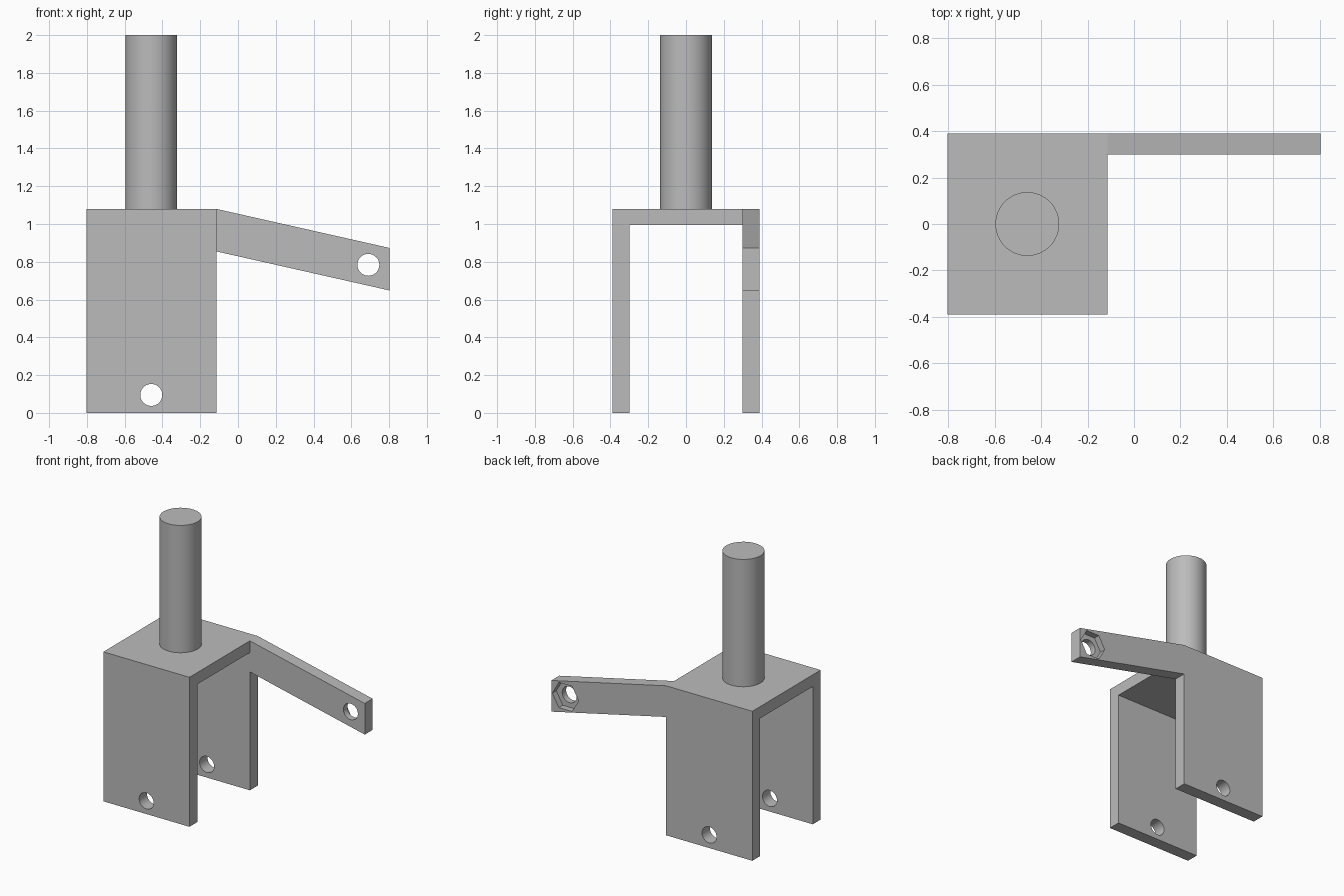
import bpy, bmesh, math
from mathutils import Vector

cube = bpy.data.objects.get("Cube")
if cube:
    bpy.data.objects.remove(cube, do_unlink=True)

# One plain grey for the whole model
grey = bpy.data.materials.new("mid grey")
grey.use_nodes = True
colour = (0.5, 0.5, 0.5, 1)
grey.diffuse_color = colour
grey.node_tree.nodes["Principled BSDF"].inputs["Base Color"].default_value = colour


def extrude(points, offset):
    """Closed prism made by sweeping a flat outline along offset."""
    bm = bmesh.new()
    face = bm.faces.new([bm.verts.new(p) for p in points])
    swept = bmesh.ops.extrude_face_region(bm, geom=[face])["geom"]
    moved = [g for g in swept if isinstance(g, bmesh.types.BMVert)]
    bmesh.ops.translate(bm, verts=moved, vec=offset)
    bmesh.ops.recalc_face_normals(bm, faces=bm.faces)
    return bm


def finish(bm, name):
    mesh = bpy.data.meshes.new(name)
    bm.to_mesh(mesh)
    bm.free()
    mesh.materials.append(grey)
    obj = bpy.data.objects.new(name, mesh)
    bpy.context.collection.objects.link(obj)
    return obj


def ring(radius, sides):
    for i in range(sides):
        a = math.tau * i / sides
        yield radius * math.cos(a), radius * math.sin(a)


def activate(obj):
    bpy.ops.object.select_all(action="DESELECT")
    obj.select_set(True)
    bpy.context.view_layer.objects.active = obj


def cut(obj, x, z, radius, sides, y_start, y_end):
    """Bore a round or hexagonal hole along y."""
    outline = [(x + u, y_start, z + v) for u, v in ring(radius, sides)]
    cutter = finish(extrude(outline, (0, y_end - y_start, 0)), "hole_cutter")
    cutter.hide_render = True
    mod = obj.modifiers.new("hole", "BOOLEAN")
    mod.operation, mod.solver, mod.object = "DIFFERENCE", "EXACT", cutter
    activate(obj)
    bpy.ops.object.modifier_apply(modifier=mod.name)
    bpy.data.objects.remove(cutter, do_unlink=True)


LEFT, RIGHT, TIP = -0.803, -0.115, 0.803
OUTER, INNER = 0.39, 0.30
TOP, UNDER, ARM_LOW = 1.08, 0.995, 0.855
SHAFT_X = (LEFT + RIGHT) / 2

# Fork: upside-down U swept along x
half = [(OUTER, 0), (OUTER, TOP)]
inside = [(-INNER, 0), (-INNER, UNDER), (INNER, UNDER), (INNER, 0)]
profile = half + [(-y, z) for y, z in reversed(half)] + inside
bm = extrude([(LEFT, y, z) for y, z in profile], (RIGHT - LEFT, 0, 0))

# Side arm: pulled out of the upper corner of the back plate
for point, normal in (((0, INNER, 0), (0, 1, 0)), ((0, 0, ARM_LOW), (0, 0, 1))):
    bmesh.ops.bisect_plane(bm, geom=bm.verts[:] + bm.edges[:] + bm.faces[:],
                           plane_co=point, plane_no=normal)
root = [f for f in bm.faces if f.normal.x > 0.9
        and f.calc_center_median().y > INNER and f.calc_center_median().z > ARM_LOW]
swept = bmesh.ops.extrude_face_region(bm, geom=root)["geom"]
bmesh.ops.translate(bm, verts=[g for g in swept if isinstance(g, bmesh.types.BMVert)],
                    vec=Vector((TIP - RIGHT, 0, -0.207)))
bmesh.ops.dissolve_limit(bm, angle_limit=0.01, verts=bm.verts, edges=bm.edges)
bmesh.ops.recalc_face_normals(bm, faces=bm.faces)
fork = finish(bm, "fork_with_arm")

# Axle holes, arm bolt hole and hexagonal nut recess
cut(fork, SHAFT_X, 0.095, 0.058, 64, -0.6, 0.6)
cut(fork, 0.69, 0.784, 0.058, 64, 0.2, 0.6)
cut(fork, 0.69, 0.784, 0.105, 6, 0.345, 0.6)

# Upright shaft
circle = [(SHAFT_X + u, v, TOP) for u, v in ring(0.137, 96)]
shaft = finish(extrude(circle, (0, 0, 2 - TOP)), "shaft")

for obj in (fork, shaft):
    activate(obj)
    bpy.ops.object.shade_smooth_by_angle(angle=math.radians(10))
